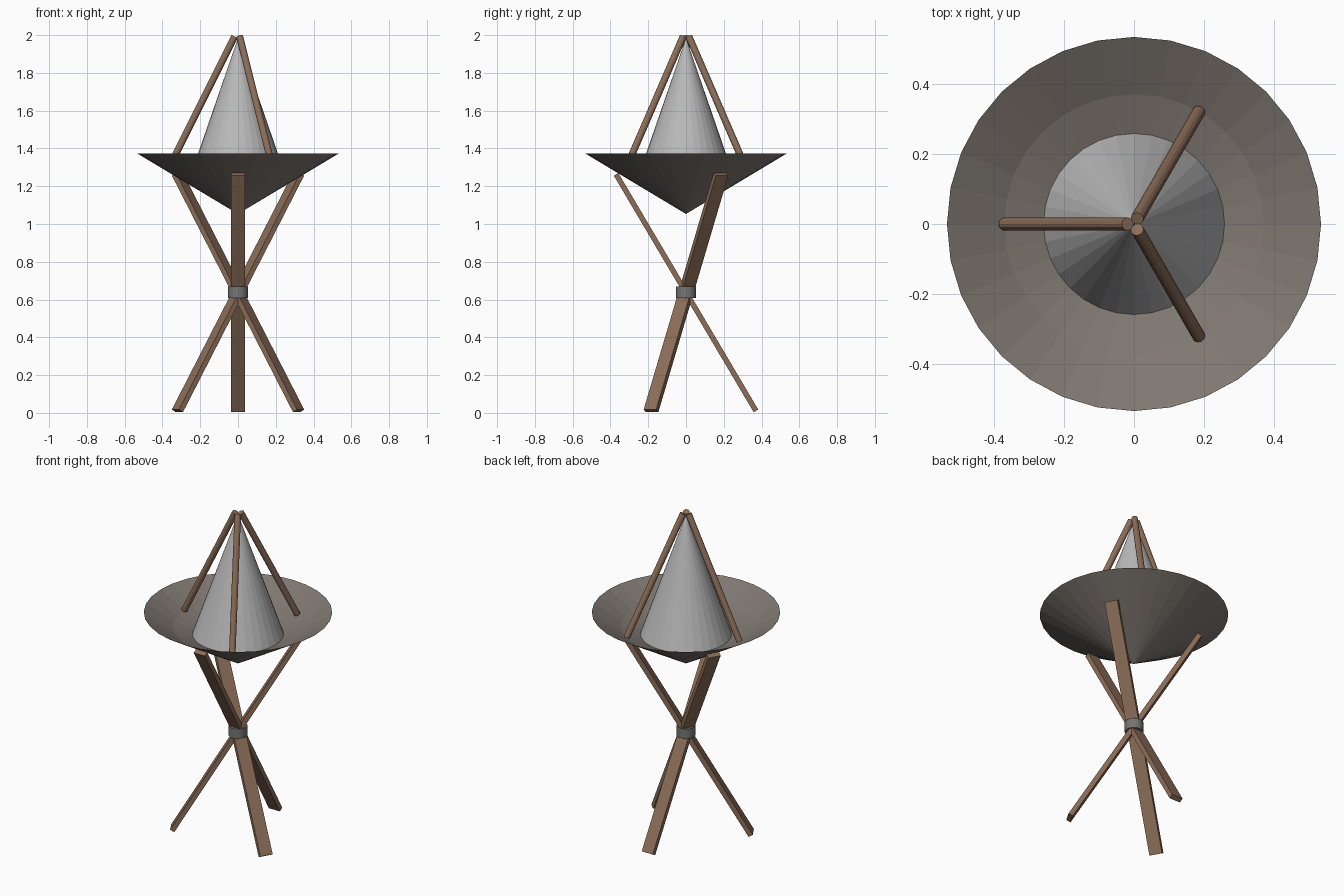
import bpy, bmesh, math
from mathutils import Vector, Matrix

if "Cube" in bpy.data.objects:
    bpy.data.objects.remove(bpy.data.objects["Cube"])


def material(name, rgb):
    m = bpy.data.materials.new(name)
    m.diffuse_color = (*rgb, 1)
    m.use_nodes = True
    m.node_tree.nodes["Principled BSDF"].inputs["Base Color"].default_value = m.diffuse_color
    return m


WOOD = material("brown wood", (0.263, 0.155, 0.098))
BOWL = material("warm dark grey", (0.214, 0.188, 0.167))
PALE = material("light grey", (0.49, 0.49, 0.49))
IRON = material("mid grey", (0.18, 0.18, 0.175))


def finish(bm, name, mat):
    bmesh.ops.recalc_face_normals(bm, faces=bm.faces)
    me = bpy.data.meshes.new(name)
    bm.to_mesh(me)
    bm.free()
    me.materials.append(mat)
    ob = bpy.data.objects.new(name, me)
    bpy.context.collection.objects.link(ob)
    return ob


def lathe(name, profile, sides, mat):
    """Revolve (radius, z) points; end points on the axis are merged."""
    bm = bmesh.new()
    vs = [bm.verts.new((r, 0, z)) for r, z in profile]
    es = [bm.edges.new(p) for p in zip(vs, vs[1:])]
    bmesh.ops.spin(bm, geom=vs + es, cent=(0, 0, 0), axis=(0, 0, 1),
                   angle=math.tau, steps=sides, use_merge=False)
    bmesh.ops.remove_doubles(bm, verts=bm.verts, dist=1e-4)
    return finish(bm, name, mat)


def rod(name, a, b, radius, mat):
    a, b = Vector(a), Vector(b)
    d = b - a
    bm = bmesh.new()
    mtx = Matrix.Translation((a + b) / 2) @ d.to_track_quat('Z', 'Y').to_matrix().to_4x4()
    bmesh.ops.create_cone(bm, cap_ends=True, segments=12, radius1=radius,
                          radius2=radius, depth=d.length, matrix=mtx)
    return finish(bm, name, mat)


# crossed plank legs, tilted through a shared centre
for i in range(3):
    bm = bmesh.new()
    mtx = (Matrix.Translation((0, 0, 0.637))
           @ Matrix.Rotation(i * math.tau / 3, 4, 'Z')
           @ Matrix.Rotation(math.radians(30.6), 4, 'X')
           @ Matrix.Diagonal((0.076, 0.028, 1.455, 1)))
    bmesh.ops.create_cube(bm, size=1, matrix=mtx)
    finish(bm, f"leg_{i + 1}", WOOD)

# collar binding the legs
lathe("collar", [(0, 0.608), (0.053, 0.608), (0.053, 0.668), (0, 0.668)], 24, IRON)

# shallow conical bowl, with a flatter floor inside
lathe("bowl", [(0, 1.053), (0.533, 1.373), (0.37, 1.28), (0.255, 1.237), (0, 1.237)], 32, BOWL)

# pale cone standing in the bowl
lathe("cone", [(0, 1.235), (0.259, 1.235), (0, 1.985)], 32, PALE)

# three round poles leaning together above the cone
for i in range(3):
    t = math.pi + i * math.tau / 3
    c, s = math.cos(t), math.sin(t)
    rod(f"pole_{i + 1}", (0.369 * c, 0.369 * s, 1.29), (0.018 * c, 0.018 * s, 1.992), 0.0185, WOOD)
